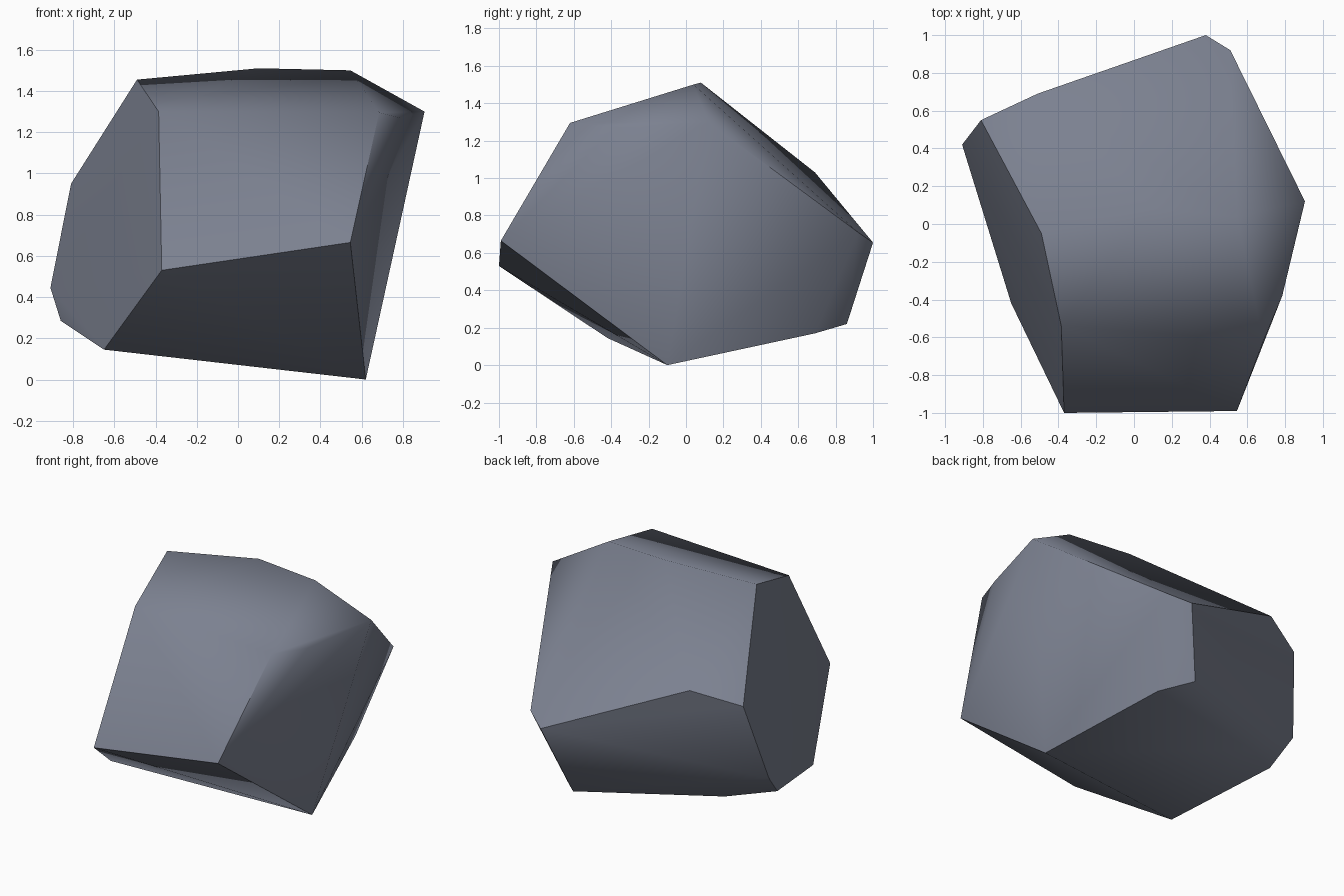
import bpy, bmesh, math

if "Cube" in bpy.data.objects:
    bpy.data.objects.remove(bpy.data.objects["Cube"])

# Corners of the boulder, grouped by region
front = [(-.37, -1, .53), (.545, -.99, .665), (-.385, -.54, 1.30), (.685, -.62, 1.295)]
crown = [(-.49, -.05, 1.455), (.10, .08, 1.51), (.545, .04, 1.50),
         (.905, .12, 1.30), (.785, -.38, 1.27)]
back = [(.51, .92, .71), (.38, 1, .655), (-.51, .69, 1.03), (-.81, .55, .95)]
left = [(-.91, .42, .445), (-.885, .36, .385), (-.86, .26, .285), (-.65, -.42, .145)]
base = [(.62, -.10, 0), (.39, .69, .17), (.236, .86, .22), (-.58, .42, .235)]

# Wrap the corners in a convex skin
bm = bmesh.new()
for co in front + crown + back + left + base:
    bm.verts.new(co)
hull = bmesh.ops.convex_hull(bm, input=bm.verts)
loose = [v for v in bm.verts if not v.link_faces]
bmesh.ops.delete(bm, geom=loose, context='VERTS')
bmesh.ops.recalc_face_normals(bm, faces=bm.faces)
mesh = bpy.data.meshes.new("boulder")
bm.to_mesh(mesh)
bm.free()

boulder = bpy.data.objects.new("boulder", mesh)
bpy.context.collection.objects.link(boulder)

# Single slate grey stone colour
stone = bpy.data.materials.new("slate grey stone")
stone.diffuse_color = (.20, .22, .28, 1)
stone.use_nodes = True
stone.node_tree.nodes["Principled BSDF"].inputs["Base Color"].default_value = stone.diffuse_color
mesh.materials.append(stone)

# Soft shading across gentle bends, crisp at the cleaved facets
bpy.context.view_layer.objects.active = boulder
boulder.select_set(True)
bpy.ops.object.shade_smooth_by_angle(angle=math.radians(60))
